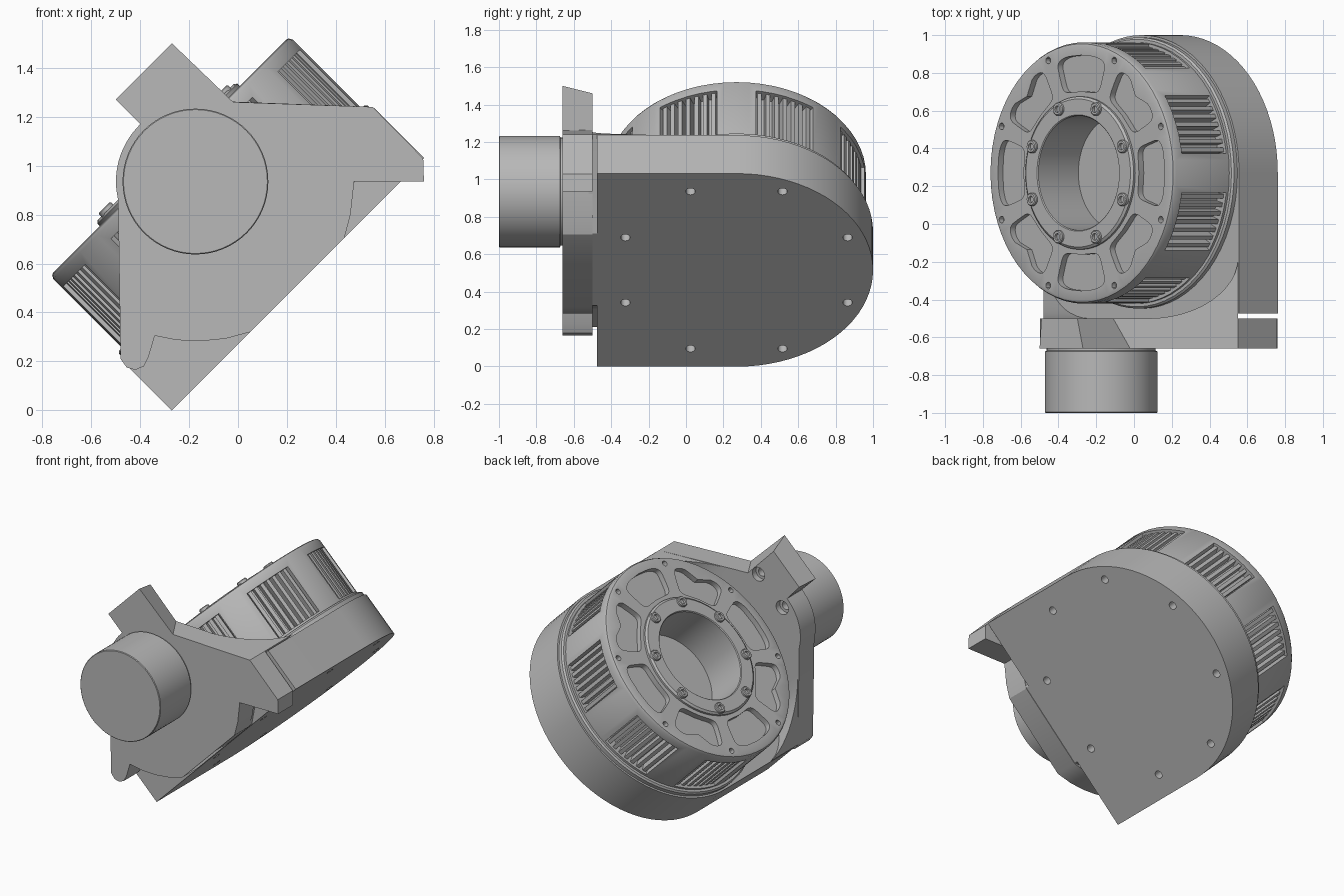
import bpy, bmesh
from math import sin, cos, pi, radians, sqrt, exp, copysign
from mathutils import Matrix

if "Cube" in bpy.data.objects:
    bpy.data.objects.remove(bpy.data.objects["Cube"])

grey = bpy.data.materials.new("plain_grey")
grey.use_nodes = True
colour = (0.48, 0.48, 0.48, 1)
grey.diffuse_color = colour
grey.node_tree.nodes["Principled BSDF"].inputs["Base Color"].default_value = colour

# Frames: the motor axis leans 45 degrees; flat profiles are drawn in x, z along y
s = sqrt(0.5)
TILT = Matrix(((s, 0, -s, 0.245), (0, 1, 0, 0.27), (s, 0, s, 0.515), (0, 0, 0, 1)))
FRONT = Matrix(((1, 0, 0, 0), (0, 0, 1, 0), (0, 1, 0, 0), (0, 0, 0, 1)))


def add_prism(bm, pts, z0, z1, end=None):
    low = [bm.verts.new((x, y, z0)) for x, y in pts]
    high = [bm.verts.new((x, y, z1)) for x, y in (end or pts)]
    bm.faces.new(low[::-1])
    bm.faces.new(high)
    for i in range(len(pts)):
        j = (i + 1) % len(pts)
        bm.faces.new((low[i], low[j], high[j], high[i]))


def add_lathe(bm, profile, steps, centre=(0, 0)):
    rings = []
    for r, z in profile:
        if r == 0:
            rings.append([bm.verts.new((*centre, z))] * steps)
        else:
            rings.append([bm.verts.new((centre[0] + r * cos(2 * pi * k / steps),
                                        centre[1] + r * sin(2 * pi * k / steps), z))
                          for k in range(steps)])
    for a, b in zip(rings, rings[1:]):
        for k in range(steps):
            m = (k + 1) % steps
            bm.faces.new(list(dict.fromkeys((a[k], a[m], b[m], b[k]))))


def finish(name, bm, frame):
    bmesh.ops.transform(bm, matrix=frame, verts=bm.verts)
    bmesh.ops.recalc_face_normals(bm, faces=bm.faces)
    if bm.calc_volume(signed=True) < 0:
        bmesh.ops.reverse_faces(bm, faces=bm.faces)
    mesh = bpy.data.meshes.new(name)
    bm.to_mesh(mesh)
    bm.free()
    mesh.materials.append(grey)
    ob = bpy.data.objects.new(name, mesh)
    bpy.context.collection.objects.link(ob)
    return ob


def cut(ob, bm, frame):
    cutter = finish("cutter", bm, frame)
    cutter.hide_render = True
    mod = ob.modifiers.new("cut", 'BOOLEAN')
    mod.operation, mod.solver, mod.object = 'DIFFERENCE', 'EXACT', cutter
    graph = bpy.context.evaluated_depsgraph_get()
    mesh = bpy.data.meshes.new_from_object(ob.evaluated_get(graph))
    ob.modifiers.clear()
    if len(mesh.polygons):
        ob.data = mesh
    bpy.data.objects.remove(cutter)


def circle(r, centre=(0, 0), a0=0, a1=360, n=24):
    count = n if a1 - a0 == 360 else n + 1
    return [(centre[0] + r * cos(radians(a0 + (a1 - a0) * k / n)),
             centre[1] + r * sin(radians(a0 + (a1 - a0) * k / n))) for k in range(count)]


def polar(r, deg):
    return r * cos(radians(deg)), r * sin(radians(deg))


def sector(r0, r1, mid, half):
    return circle(r1, a0=mid - half, a1=mid + half, n=6) + circle(r0, a0=mid - half, a1=mid + half, n=6)[::-1]


def pocket_outline(mid, notched):
    # Rounded sector, with a bump on the rim side of every second one
    pts = []
    for k in range(40):
        t = 2 * pi * k / 40
        u, v = [copysign(abs(f) ** 0.4, f) for f in (cos(t), sin(t))]
        r = 0.528 + 0.096 * u
        if notched and u > 0:
            r -= 0.05 * exp(-(v / 0.35) ** 2) * u
        pts.append(polar(r, mid + v * 17.5))
    return pts


EIGHT = [22.5 + 45 * k for k in range(8)]

# Rounded base
R = 0.73
bm = bmesh.new()
add_prism(bm, [(-R, -0.745), (R, -0.745)] + circle(R, a0=0, a1=180, n=40), 0, 0.29)
base = finish("rounded_base", bm, TILT)

# Front mounting flange with clamp tab and foot
hub = (-0.174, 0.935)
tab = [(-0.02, 1.26), (-0.27, 1.5), (-0.5, 1.27), (-0.4, 1.17)]
tab_back = [(-0.11, 1.265), (-0.3, 1.46), (-0.49, 1.27), (-0.4, 1.17)]
rest = circle(0.325, hub, 136, 186, n=10) + [
    (-0.49, 0.86), (-0.48, 0.21), (-0.455, 0.175), (-0.42, 0.165), (-0.385, 0.18),
    (-0.365, 0.22), (-0.34, 0.305), (-0.25, 0.287), (-0.15, 0.283), (-0.05, 0.293), (0.05, 0.32),
    (0.435, 0.705), (0.46, 0.8), (0.475, 0.935), (0.76, 0.935), (0.757, 1.03), (0.55, 1.24)]
bm = bmesh.new()
add_prism(bm, tab + rest, -0.66, -0.5, tab_back + rest)
flange = finish("front_flange", bm, FRONT)
bm = bmesh.new()
for a in (0.52, 0.77):
    add_lathe(bm, [(0, -0.62), (0.028, -0.62), (0.028, -0.54), (0.046, -0.54), (0.046, -0.4), (0, -0.4)],
              20, ((a - 1.035) * s, (a + 1.035) * s))
cut(flange, bm, FRONT)

# Filled corners between flange and base, hollowed by a rounded pocket
bm = bmesh.new()
add_prism(bm, [(-0.34, 0.31), (0.05, 0.325), (0.435, 0.71), (0.475, 0.93), (0.55, 1.24),
               (0.03, 1.255), (-0.48, 0.86), (-0.48, 0.21)], -0.52, 0.1)
corners = finish("flange_corners", bm, FRONT)
bm = bmesh.new()
add_prism(bm, circle(0.33, (-R + 0.33, -0.44), 180, 270, 12) +
          circle(0.33, (R - 0.33, -0.44), 270, 360, 12) + [(R, 0.6), (-R, 0.6)], 0.285, 1.6)
cut(corners, bm, TILT)

# Screw holes underneath
for part in (base, corners):
    bm = bmesh.new()
    for a in EIGHT:
        add_prism(bm, circle(0.025, polar(0.643, a), n=16), -0.05, 0.06)
    cut(part, bm, TILT)

# Output drum at the front
bm = bmesh.new()
add_lathe(bm, [(0, -1), (0.294, -1), (0.298, -0.996), (0.298, -0.675), (0.288, -0.67),
               (0.288, -0.64), (0, -0.64)], 64, hub)
drum = finish("front_drum", bm, FRONT)

# Seat ring under the motor
bm = bmesh.new()
add_lathe(bm, [(0, 0.28), (0.718, 0.28), (0.718, 0.315), (0.708, 0.325), (0, 0.325)], 64)
seat = finish("seat_ring", bm, TILT)

# Motor body with a centre bore and raised inner ring
bm = bmesh.new()
add_lathe(bm, [(0, 0.46), (0.303, 0.46), (0.303, 0.76), (0.308, 0.765), (0.392, 0.765), (0.405, 0.755),
               (0.405, 0.742), (0.672, 0.742), (0.684, 0.737), (0.692, 0.722), (0.692, 0.31), (0, 0.31)], 64)
motor = finish("motor_body", bm, TILT)
bm = bmesh.new()
for k, a in enumerate(EIGHT):
    add_prism(bm, sector(0.63, 0.76, a, 13.8), 0.34, 0.672)
    add_prism(bm, circle(0.018, polar(0.645, a), n=12), 0.71, 0.8)
    add_prism(bm, pocket_outline(a + 22.5, k % 2 == 0), 0.705, 0.82)
cut(motor, bm, TILT)

# Winding fins inside the side windows
bm = bmesh.new()
for a in EIGHT:
    for k in range(-3, 4):
        add_prism(bm, sector(0.62, 0.675, a + k * 4, 1.0), 0.335, 0.68)
fins = finish("winding_fins", bm, TILT)

# Socket bolts on the inner ring
bm = bmesh.new()
for a in EIGHT:
    add_lathe(bm, [(0, 0.766), (0.018, 0.766), (0.018, 0.782), (0.03, 0.782), (0.035, 0.777),
                   (0.035, 0.755), (0, 0.755)], 18, polar(0.366, a))
bolts = finish("ring_bolts", bm, TILT)

# Smooth the round parts and keep the edges sharp
bpy.ops.object.select_all(action='DESELECT')
for ob in (base, flange, corners, drum, seat, motor, fins, bolts):
    ob.select_set(True)
    bpy.context.view_layer.objects.active = ob
bpy.ops.object.shade_smooth_by_angle(angle=radians(30))
